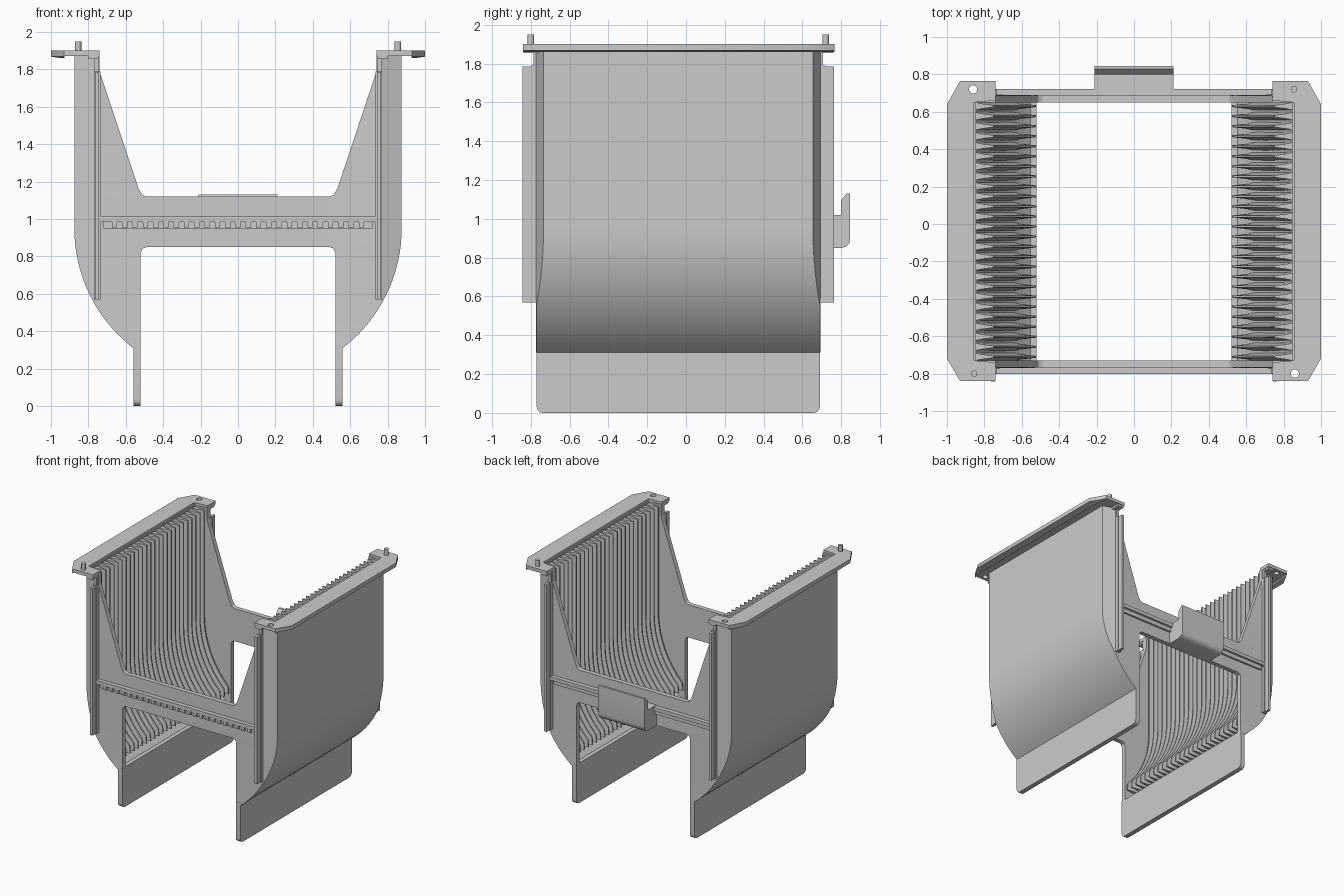
import bpy, bmesh, math

if "Cube" in bpy.data.objects:
    bpy.data.objects.remove(bpy.data.objects["Cube"])

CY = -0.04  # the body is symmetric about this y


def finish(name, bm, angle=35):
    bmesh.ops.recalc_face_normals(bm, faces=bm.faces[:])
    me = bpy.data.meshes.new(name)
    bm.to_mesh(me)
    bm.free()
    ob = bpy.data.objects.new(name, me)
    bpy.context.collection.objects.link(ob)
    bpy.ops.object.select_all(action='DESELECT')
    ob.select_set(True)
    bpy.context.view_layer.objects.active = ob
    bpy.ops.object.shade_smooth_by_angle(angle=math.radians(angle))
    return ob


def loft(bm, rings):
    """Closed solid through equally sized rings of 3D points."""
    rows = [[bm.verts.new(p) for p in r] for r in rings]
    n = len(rows[0])
    for a, b in zip(rows, rows[1:]):
        for i in range(n):
            j = (i + 1) % n
            bm.faces.new((a[i], a[j], b[j], b[i]))
    bm.faces.new(rows[0])
    bm.faces.new(rows[-1])


def box(bm, x0, x1, y0, y1, z0, z1):
    loft(bm, [[(x0, y0, z), (x1, y0, z), (x1, y1, z), (x0, y1, z)] for z in (z0, z1)])


def cylinder(bm, x, y, r, z0, z1, n=20):
    ring = [(x + r * math.cos(2 * math.pi * k / n), y + r * math.sin(2 * math.pi * k / n)) for k in range(n)]
    loft(bm, [[(a, b, z) for a, b in ring] for z in (z0, z1)])


def outer_x(z):
    """Outer side profile: straight, then a large arc towards the leg."""
    return 0.875 if z > 0.95 else 0.0674 + math.sqrt(0.8076 ** 2 - (0.95 - z) ** 2)


def fin_x(z):
    """Inner edge of the fins, following the round contents."""
    return 0.75 if z > 1 else max(0.525, math.sqrt(0.75 ** 2 - (1 - z) ** 2))


def end_x(z):
    """Inner edge of the end panels: leg, crossbar fillets, flared top."""
    pts = [(0, .52), (.82, .52), (.841, .511), (.85, .49), (1.12, .49), (1.13, .511),
           (1.16, .53), (1.79, .74), (2, .74)]
    for (a, xa), (b, xb) in zip(pts, pts[1:]):
        if z <= b:
            return xa + (xb - xa) * (z - a) / (b - a)


ARC = [0.31 + 0.04 * k for k in range(17)]

for s, side in ((1, "right"), (-1, "left")):
    # curved side wall
    bm = bmesh.new()
    rings = []
    for z in ARC + [1.88]:
        o = outer_x(z)
        i = max(o - 0.03, 0.525)
        rings.append([(s * i, -0.735, z), (s * o, -0.735, z), (s * o, 0.655, z), (s * i, 0.655, z)])
    loft(bm, rings)
    finish(side + "_side_wall", bm)

    # tapered divider fins
    bm = bmesh.new()
    for k in range(26):
        y = -0.71 + 1.34 * k / 25
        rings = []
        for z in [0.41 + 0.06 * m for m in range(11)] + [1.87]:
            t, b = fin_x(z), outer_x(z) - 0.012
            m = t + (b - t) * 0.6
            rings.append([(s * t, y - .005, z), (s * m, y - .014, z), (s * b, y - .024, z),
                          (s * b, y + .024, z), (s * m, y + .014, z), (s * t, y + .005, z)])
        loft(bm, rings)
    finish(side + "_fins", bm, 25)

    # foot plate with rounded lower corners
    bm = bmesh.new()
    r, prof = 0.035, [(-0.77, 0.33)]
    for cy, a0 in ((-0.77 + r, 180), (0.69 - r, 270)):
        for k in range(6):
            a = math.radians(a0 + 18 * k)
            prof.append((cy + r * math.cos(a), r + r * math.sin(a)))
    prof.append((0.69, 0.33))
    loft(bm, [[(s * x, y, z) for y, z in prof] for x in (0.52, 0.56)])
    finish(side + "_foot_plate", bm)

    # top flange with downturned lip, corner tabs and one hole
    bm = bmesh.new()
    plan = [(.74, -.84), (.93, -.84), (1, -.72), (1, .64), (.93, .765), (.74, .765),
            (.74, .66), (.855, .65), (.855, -.73), (.74, -.74)]
    loft(bm, [[(s * x, y, z) for x, y in plan] for z in (1.872, 1.9)])
    flange = finish(side + "_top_flange", bm)
    bm = bmesh.new()
    cylinder(bm, s * 0.86, CY - s * 0.76, 0.022, 1.8, 2)
    cutter = finish(side + "_hole_cutter", bm)
    cutter.hide_render = True
    mod = flange.modifiers.new("hole", 'BOOLEAN')
    mod.object = cutter
    mod.solver = 'EXACT'
    bpy.context.view_layer.objects.active = flange
    bpy.ops.object.modifier_apply(modifier="hole")
    bpy.data.objects.remove(cutter)

    bm = bmesh.new()
    lip = [(-.84, .925, .93), (-.72, .94, 1), (.64, .94, 1), (.765, .925, .93)]
    loft(bm, [[(s * a, y, 1.88), (s * b, y, 1.88), (s * b, y, 1.868), (s * (a + .004), y, 1.86)]
              for y, a, b in lip])
    finish(side + "_flange_lip", bm)

    # locating pin
    bm = bmesh.new()
    cylinder(bm, s * 0.855, CY + s * 0.76, 0.017, 1.88, 1.95)
    finish(side + "_locating_pin", bm)

    for e, end in ((1, "front"), (-1, "back")):
        def Y(y):
            return CY + e * (y - CY)
        # end panel with angled outer corner
        bm = bmesh.new()
        zs = sorted(ARC + [.82, .841, .85, 1.12, 1.13, 1.16, 1.79, 1.88])
        rings = []
        for z in zs:
            o, i = outer_x(z), end_x(z)
            m = min(0.77, o - 0.002)
            rings.append([(s * i, Y(-.73), z), (s * i, Y(-.768), z), (s * m, Y(-.772), z),
                          (s * o, Y(-.772 + (o - m) * .36), z), (s * o, Y(-.73), z)])
        loft(bm, rings)
        finish(f"{end}_{side}_end_panel", bm, 15)

        # vertical guide rib and small neck under the flange
        bm = bmesh.new()
        box(bm, s * .735, s * .77, Y(-.80), Y(-.765), .57, 1.79)
        box(bm, s * .742, s * .765, Y(-.842), Y(-.795), .57, 1.785)
        box(bm, s * .745, s * .77, Y(-.785), Y(-.765), 1.78, 1.88)
        box(bm, s * .745, s * .80, Y(-.838), Y(-.74), 1.855, 1.88)
        finish(f"{end}_{side}_guide_rib", bm)

for e, end in ((1, "front"), (-1, "back")):
    # crossbar plate with horizontal ledge
    bm = bmesh.new()
    def Y(y):
        return CY + e * (y - CY)
    box(bm, -.5, .5, Y(-.768), Y(-.73), .85, 1.12)
    box(bm, -.74, .74, Y(-.803), Y(-.76), .985, 1.015)
    box(bm, -.72, .72, Y(-.785), Y(-.76), .95, .99)
    finish(end + "_crossbar", bm)

# index teeth under the front ledge
bm = bmesh.new()
for k in range(25):
    x = -0.66 + 1.32 * k / 24
    box(bm, x - .014, x + .014, -.803, -.78, .955, .99)
finish("index_teeth", bm)

# hooked handle block on the back
bm = bmesh.new()
prof = [(.68, .85), (.80, .85), (.828, .858), (.842, .875), (.846, .90), (.846, 1.13),
        (.828, 1.13), (.798, 1.095), (.798, 1.02), (.68, 1.02)]
loft(bm, [[(x, y, z) for y, z in prof] for x in (-.21, .21)])
finish("back_handle", bm)
